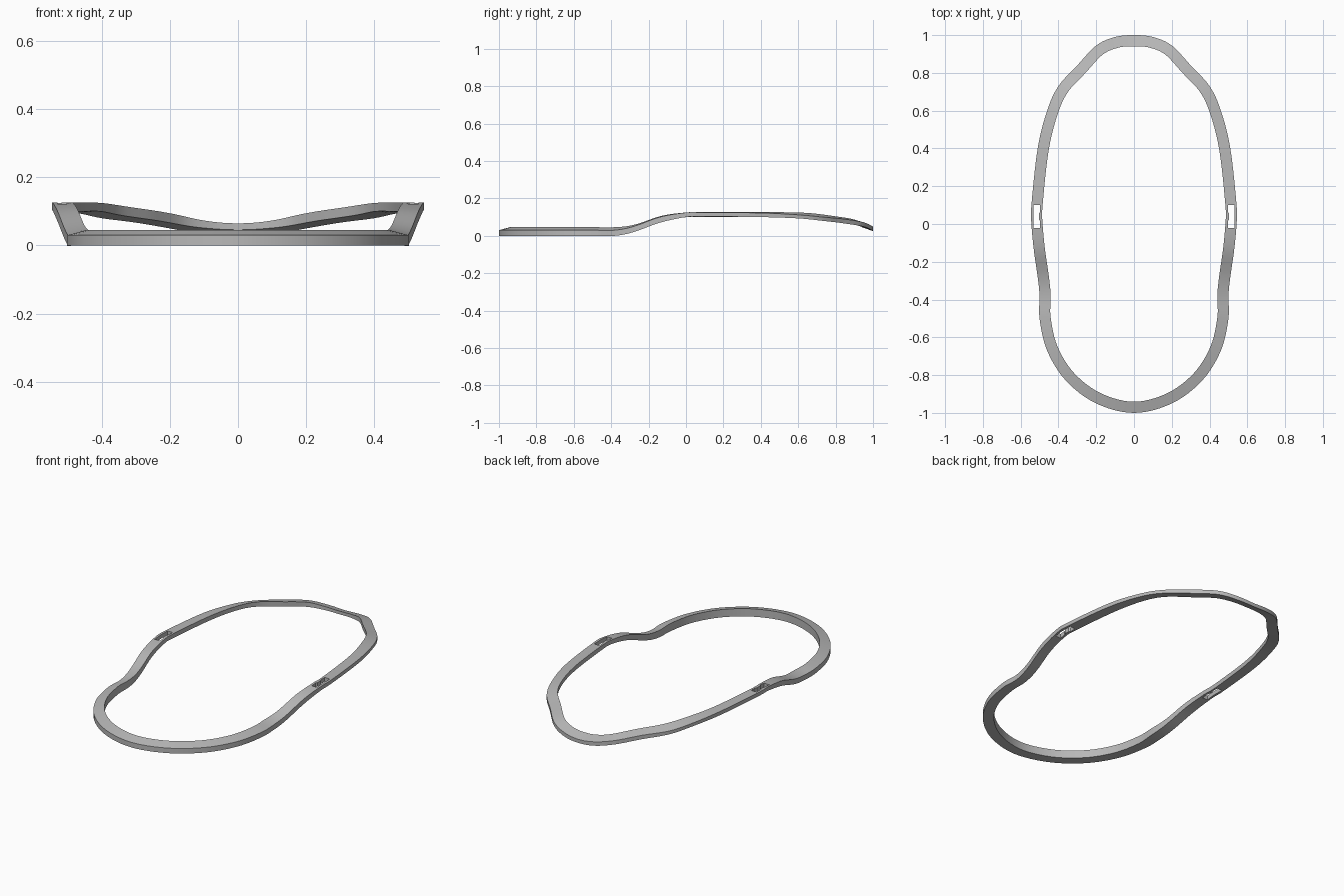
import bpy, bmesh
from mathutils import Vector

if "Cube" in bpy.data.objects:
    bpy.data.objects.remove(bpy.data.objects["Cube"])

grey = bpy.data.materials.new("satin grey")
grey.use_nodes = True
COLOUR = (0.48, 0.48, 0.48, 1)
grey.diffuse_color = COLOUR
grey.node_tree.nodes["Principled BSDF"].inputs["Base Color"].default_value = COLOUR

# Left half of the rim, front to back:
# outer x, outer y, outer bottom z, outer top z, inner bottom z, inner top z
RIM = [
    (0, -1, 0, .03, 0, .046),
    (.2, -.95, 0, .03, 0, .046),
    (.36, -.83, 0, .03, 0, .046),
    (.46, -.67, 0, .03, 0, .046),
    (.5, -.5, 0, .03, 0, .046),
    (.5, -.38, 0, .03, .005, .046),
    (.51, -.28, .02, .05, .025, .06),
    (.53, -.14, .07, .1, .075, .106),
    (.543, 0, .1, .124, .1, .125),
    (.543, .1, .103, .125, .1, .126),
    (.51, .4, .1, .122, .1, .126),
    (.46, .6, .093, .112, .1, .125),
    (.4, .73, .08, .1, .09, .118),
    (.3, .84, .067, .09, .076, .104),
    (.2, .945, .05, .073, .06, .087),
    (.1, .99, .032, .055, .05, .071),
    (0, 1, .025, .046, .046, .065),
]
BAND = .059
STEPS = 6


def mirrored(p):
    return Vector((-p[0], *p[1:]))


def spline(a, b, c, d, t):
    return (2 * b + (c - a) * t + (2 * a - 5 * b + 4 * c - d) * t ** 2
            + (3 * b - a - 3 * c + d) * t ** 3) / 2


# Closed smooth path around both halves
half = [Vector(p) for p in RIM]
loop = half + [mirrored(p) for p in half[-2:0:-1]]
n = len(loop)
path = [spline(loop[i - 1], loop[i], loop[(i + 1) % n], loop[(i + 2) % n], s / STEPS)
        for i in range(n) for s in range(STEPS)]

# Four-cornered band swept along the path
bm = bmesh.new()
rings = []
for i, p in enumerate(path):
    q, r = path[i - 1], path[(i + 1) % len(path)]
    along = Vector((r[0] - q[0], r[1] - q[1])).normalized()
    inner = Vector((p[0], p[1])) + Vector((-along.y, along.x)) * BAND
    corners = [(p[0], p[1], p[2]), (p[0], p[1], p[3]),
               (inner.x, inner.y, p[5]), (inner.x, inner.y, p[4])]
    rings.append([bm.verts.new(c) for c in corners])
for i, ring in enumerate(rings):
    prev = rings[i - 1]
    for k in range(4):
        m = (k + 1) % 4
        bm.faces.new((prev[k], ring[k], ring[m], prev[m]))
bmesh.ops.recalc_face_normals(bm, faces=bm.faces)
mesh = bpy.data.meshes.new("rim")
bm.to_mesh(mesh)
bm.free()
mesh.materials.append(grey)
rim = bpy.data.objects.new("rim", mesh)
bpy.context.collection.objects.link(rim)


# Notched slot through each side
def slot_cutter(name, side):
    outline = [(.497, -.02), (.531, -.02), (.531, .1), (.497, .1),
               (.497, .065), (.504, .055), (.504, .025), (.497, .015)]
    cut = bmesh.new()
    face = cut.faces.new([cut.verts.new((side * x, y, .02)) for x, y in outline])
    grown = bmesh.ops.extrude_face_region(cut, geom=[face])["geom"]
    tops = [v for v in grown if isinstance(v, bmesh.types.BMVert)]
    bmesh.ops.translate(cut, verts=tops, vec=(0, 0, .2))
    bmesh.ops.recalc_face_normals(cut, faces=cut.faces)
    me = bpy.data.meshes.new(name)
    cut.to_mesh(me)
    cut.free()
    me.materials.append(grey)
    ob = bpy.data.objects.new(name, me)
    bpy.context.collection.objects.link(ob)
    return ob


bpy.context.view_layer.objects.active = rim
rim.select_set(True)
for name, side in (("left_slot_cutter", 1), ("right_slot_cutter", -1)):
    cutter = slot_cutter(name, side)
    mod = rim.modifiers.new(name, "BOOLEAN")
    mod.operation = "DIFFERENCE"
    mod.solver = "EXACT"
    mod.object = cutter
    bpy.ops.object.modifier_apply(modifier=name)
    bpy.data.objects.remove(cutter)

bpy.ops.object.select_all(action="DESELECT")
rim.select_set(True)
bpy.ops.object.shade_smooth_by_angle(angle=.4)
